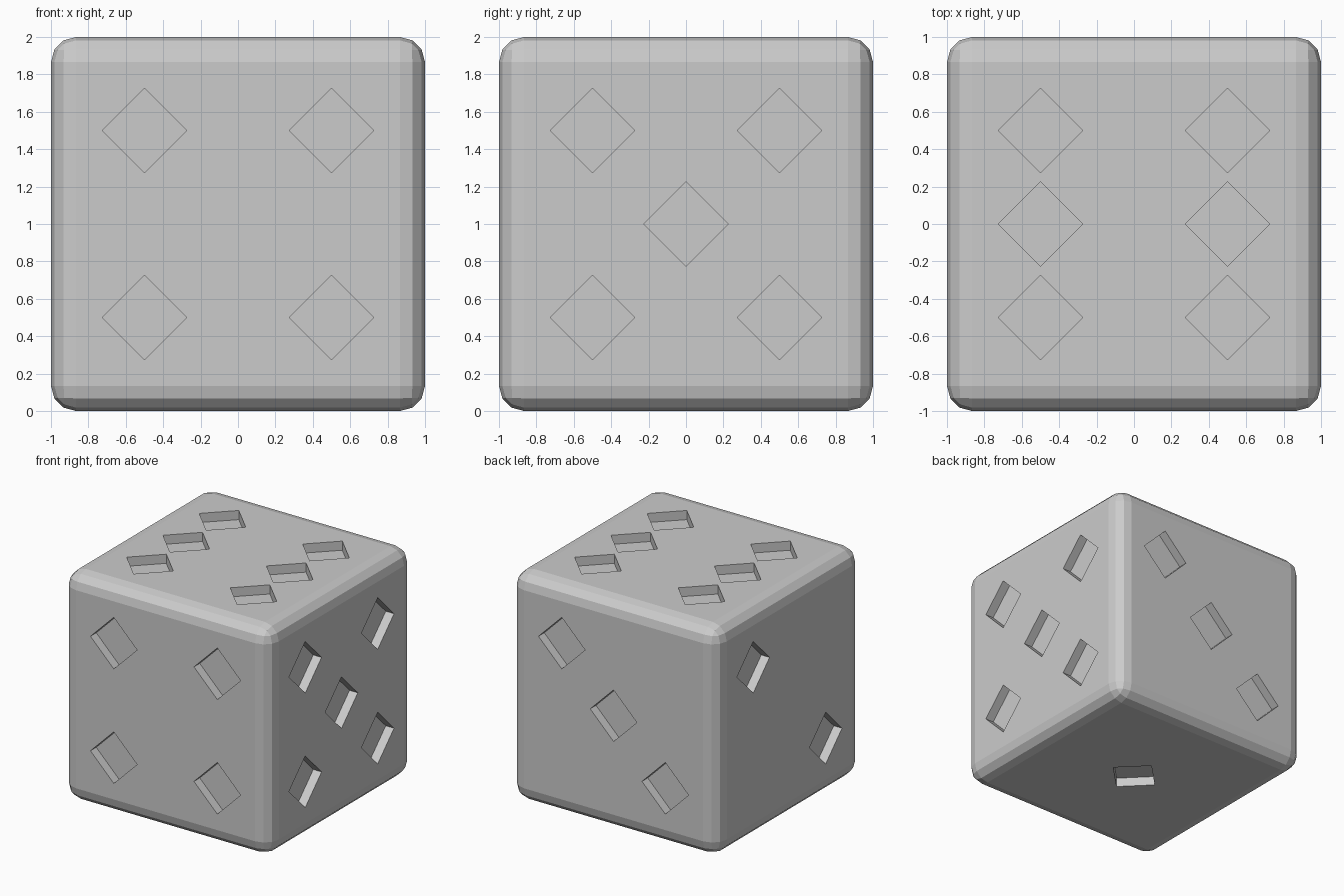
import bpy, bmesh
from mathutils import Vector, Matrix

if "Cube" in bpy.data.objects:
    bpy.data.objects.remove(bpy.data.objects["Cube"])

HALF, RADIUS, DEPTH = 1.0, 0.225, 0.08
P = 0.5

# Die body: cube with rounded, faceted edges
bpy.ops.mesh.primitive_cube_add(size=2 * HALF, location=(0, 0, HALF))
die = bpy.context.object
die.name = "die_body"
bevel = die.modifiers.new("rounded_edges", "BEVEL")
bevel.width = 0.135
bevel.segments = 3

# Spot layouts: face normal, horizontal axis, vertical axis, spot positions
corners = [(-P, -P), (P, -P), (-P, P), (P, P)]
X, Y, Z = Vector((1, 0, 0)), Vector((0, 1, 0)), Vector((0, 0, 1))
faces = [
    (-Z, X, Y, [(0, 0)]),
    (-X, Y, Z, [(P, P), (-P, -P)]),
    (Y, X, Z, [(P, P), (0, 0), (-P, -P)]),
    (-Y, X, Z, corners),
    (X, Y, Z, corners + [(0, 0)]),
    (Z, X, Y, corners + [(-P, 0), (P, 0)]),
]

# Cutter: one four-sided prism per spot
bm = bmesh.new()
for normal, u, v, spots in faces:
    turn = Z.rotation_difference(normal).to_matrix().to_4x4()
    for a, b in spots:
        centre = Z * HALF + normal * HALF + u * a + v * b
        bmesh.ops.create_cone(bm, cap_ends=True, segments=4, radius1=RADIUS,
                              radius2=RADIUS, depth=2 * DEPTH,
                              matrix=Matrix.Translation(centre) @ turn)
mesh = bpy.data.meshes.new("spot_cutter")
bm.to_mesh(mesh)
bm.free()
cutter = bpy.data.objects.new("spot_cutter", mesh)
bpy.context.collection.objects.link(cutter)
cutter.hide_render = True
cutter.display_type = "WIRE"

# Sink the spots into the body
cut = die.modifiers.new("spots", "BOOLEAN")
cut.operation = "DIFFERENCE"
cut.solver = "EXACT"
cut.object = cutter
